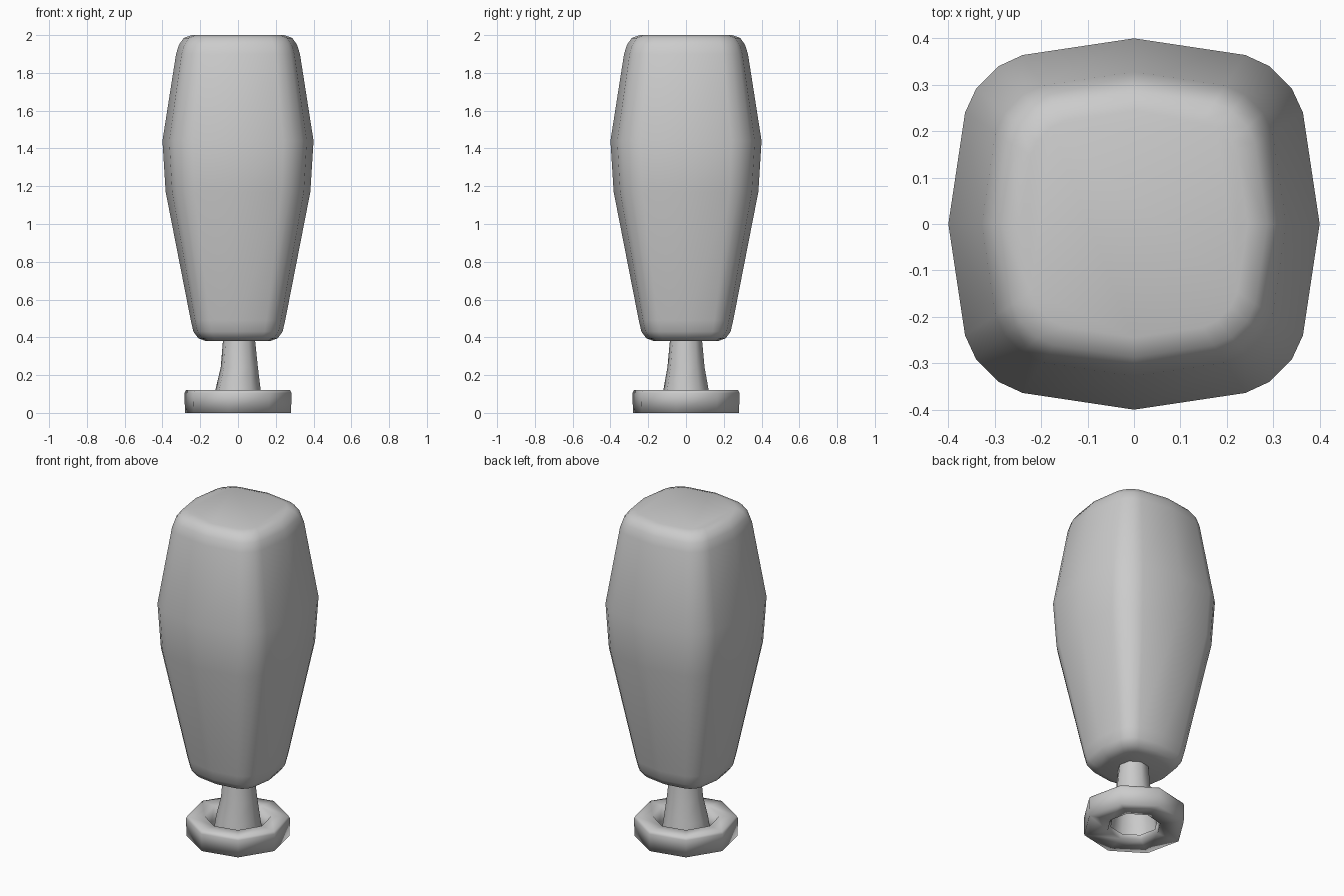
import bpy
from math import cos, sin, radians, pi

if "Cube" in bpy.data.objects:
    bpy.data.objects.remove(bpy.data.objects["Cube"])


def make_object(name, rings, closed_loop=False, caps=False):
    """Skin a stack of equal-length point rings with smooth quads."""
    n, m = len(rings[0]), len(rings)
    verts = [p for ring in rings for p in ring]
    faces = []
    for i in range(m if closed_loop else m - 1):
        a, b = i * n, ((i + 1) % m) * n
        for j in range(n):
            k = (j + 1) % n
            faces.append((a + j, a + k, b + k, b + j))
    if caps:
        faces.append(tuple(reversed(range(n))))
        faces.append(tuple(range((m - 1) * n, m * n)))
    mesh = bpy.data.meshes.new(name)
    mesh.from_pydata(verts, [], faces)
    mesh.polygons.foreach_set("use_smooth", [True] * len(faces))
    obj = bpy.data.objects.new(name, mesh)
    bpy.context.collection.objects.link(obj)
    return obj


def round_ring(r, z, turn=-10, cx=0.0, sides=8):
    return [(cx + r * cos(radians(turn) + 2 * pi * i / sides),
             r * sin(radians(turn) + 2 * pi * i / sides), z) for i in range(sides)]


# One quarter of the bulging rounded-square section, relative to the bulge
QUARTER = [(1.0, 0.0), (0.91, 0.60), (0.85, 0.73), (0.73, 0.85), (0.60, 0.91)]


def square_ring(h, z):
    pts = []
    for q in range(4):
        c, s = round(cos(q * pi / 2)), round(sin(q * pi / 2))
        pts += [(h * (x * c - y * s), h * (x * s + y * c), z) for x, y in QUARTER]
    return pts


# Clipped tree crown: tapered rounded block, widest above the middle
CROWN = [(0.17, 0.38), (0.21, 0.395), (0.236, 0.43), (0.25, 0.49),
         (0.383, 1.17), (0.40, 1.44),
         (0.328, 1.90), (0.312, 1.95), (0.287, 1.985), (0.245, 2.0)]
make_object("crown", [square_ring(h, z) for h, z in CROWN], caps=True)

# Flared trunk, open at the bottom
TRUNK = [(0.135, 0.03, 0.0), (0.122, 0.12, 0.0), (0.10, 0.24, 0.007), (0.083, 0.42, 0.005)]
make_object("trunk", [round_ring(r, z, cx=cx) for r, z, cx in TRUNK])

# Eight-sided planter ring around the trunk
BASE = [(0.15, 0.01), (0.285, 0.0), (0.288, 0.105), (0.28, 0.12), (0.185, 0.12), (0.15, 0.07)]
make_object("base_ring", [round_ring(r, z) for r, z in BASE], closed_loop=True)
